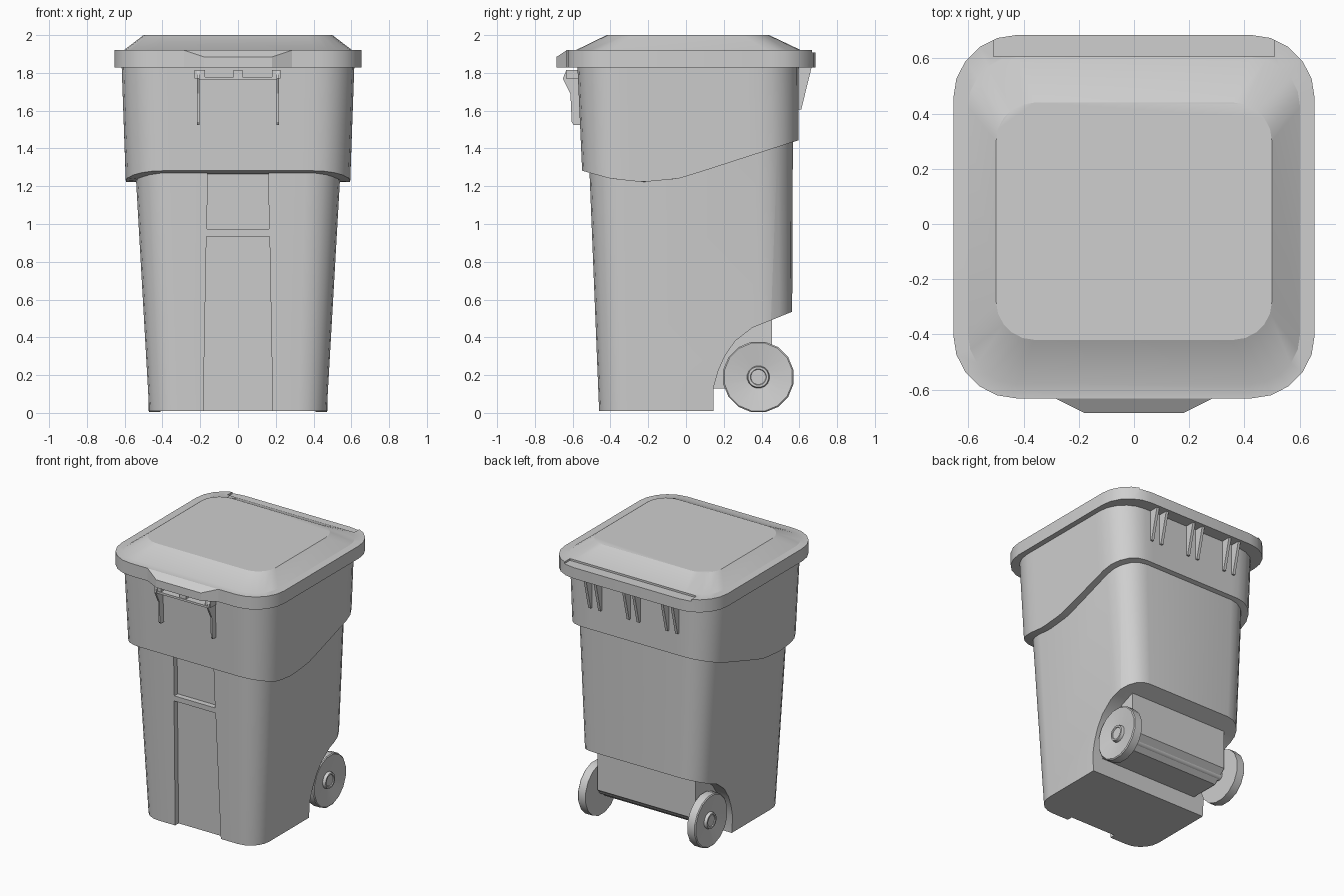
import bpy, bmesh, math
from mathutils import Vector

if "Cube" in bpy.data.objects:
    bpy.data.objects.remove(bpy.data.objects["Cube"], do_unlink=True)

grey = bpy.data.materials.new("bin_grey")
grey.use_nodes = True
COLOUR = (0.62, 0.62, 0.62, 1)
grey.diffuse_color = COLOUR
for node in grey.node_tree.nodes:
    if node.type == "BSDF_PRINCIPLED":
        node.inputs["Base Color"].default_value = COLOUR


def finish(name, bm):
    bmesh.ops.recalc_face_normals(bm, faces=bm.faces)
    mesh = bpy.data.meshes.new(name)
    bm.to_mesh(mesh)
    bm.free()
    obj = bpy.data.objects.new(name, mesh)
    bpy.context.collection.objects.link(obj)
    mesh.materials.append(grey)
    return obj


def activate(obj):
    bpy.ops.object.select_all(action="DESELECT")
    obj.select_set(True)
    bpy.context.view_layer.objects.active = obj


def smooth(obj, degrees=24):
    activate(obj)
    bpy.ops.object.shade_smooth_by_angle(angle=math.radians(degrees))


def cut(obj, cutter):
    activate(obj)
    mod = obj.modifiers.new("cut", "BOOLEAN")
    mod.operation = "DIFFERENCE"
    mod.solver = "EXACT"
    mod.object = cutter
    bpy.ops.object.modifier_apply(modifier=mod.name)
    bpy.data.objects.remove(cutter, do_unlink=True)


def rounded_outline(hx, y0, y1, r, splits=1, steps=5):
    """Rounded rectangle, with each straight side split for bending."""
    corners = [(hx - r, y1 - r), (r - hx, y1 - r), (r - hx, y0 + r), (hx - r, y0 + r)]
    arcs = []
    for q, (cx, cy) in enumerate(corners):
        angles = [math.pi / 2 * (q + i / steps) for i in range(steps + 1)]
        arcs.append([Vector((cx + r * math.cos(a), cy + r * math.sin(a))) for a in angles])
    pts = []
    for q, arc in enumerate(arcs):
        pts += arc
        nxt = arcs[(q + 1) % 4][0]
        pts += [arc[-1].lerp(nxt, i / splits) for i in range(1, splits)]
    return pts


def loft(name, rings, splits=1, cap_bottom=True):
    """Each ring is (height or height rule, half width, front, back, radius)."""
    bm = bmesh.new()
    loops = []
    for z, *shape in rings:
        pts = rounded_outline(*shape, splits)
        loops.append([bm.verts.new((p.x, p.y, z(p.y) if callable(z) else z)) for p in pts])
    for a, b in zip(loops, loops[1:]):
        for i in range(len(a)):
            j = (i + 1) % len(a)
            bm.faces.new((a[i], a[j], b[j], b[i]))
    bm.faces.new(loops[-1])
    if cap_bottom:
        bm.faces.new(loops[0])
    return finish(name, bm)


def prism(name, profile, x0, x1):
    """Side profile of (y, z) points extruded across x."""
    bm = bmesh.new()
    face = bm.faces.new([bm.verts.new((x0, y, z)) for y, z in profile])
    out = bmesh.ops.extrude_face_region(bm, geom=[face])
    moved = [v for v in out["geom"] if isinstance(v, bmesh.types.BMVert)]
    bmesh.ops.translate(bm, verts=moved, vec=(x1 - x0, 0, 0))
    return finish(name, bm)


def hull(name, half_points):
    """Convex solid mirrored across x."""
    bm = bmesh.new()
    for x, y, z in half_points:
        for s in (-1, 1):
            bm.verts.new((s * x, y, z))
    bmesh.ops.convex_hull(bm, input=bm.verts)
    bmesh.ops.dissolve_limit(bm, angle_limit=0.01, verts=bm.verts, edges=bm.edges)
    return finish(name, bm)


def box(name, x0, x1, y0, y1, z0, z1):
    return prism(name, [(y0, z0), (y1, z0), (y1, z1), (y0, z1)], x0, x1)


# Tapered body
body = loft("body", [(0.01, 0.47, -0.46, 0.56, 0.15), (1.5, 0.555, -0.52, 0.566, 0.19)])

# Wheel well under the back
well = [(0.145, -0.1), (0.145, 0.13), (0.17, 0.22), (0.205, 0.3), (0.26, 0.38),
        (0.35, 0.45), (0.45, 0.49), (0.56, 0.535), (0.8, 0.62), (0.8, -0.1)]
cut(body, prism("well_cutter", well, -1, 1))

# Two front recesses with a bar left between them
for z0, z1, w0, w1 in ((-0.05, 0.935, 0.185, 0.167), (0.973, 1.4, 0.164, 0.16)):
    pts = []
    for z, w in ((z0, w0), (z1, w1)):
        pts += [(w, -0.42 - 0.04 * z, z), (w, -0.8, z)]
    cut(body, hull("recess_cutter", pts))
smooth(body)

# Upper collar with a curved lower edge
EDGE = [(-0.56, 1.285), (-0.4, 1.24), (-0.23, 1.222), (-0.04, 1.24), (0.1, 1.283), (0.6, 1.445)]


def edge_height(y):
    for (ya, za), (yb, zb) in zip(EDGE, EDGE[1:]):
        if y <= yb:
            return za + (zb - za) * (y - ya) / (yb - ya)
    return EDGE[-1][1]


collar = loft("collar", [(edge_height, 0.53, -0.49, 0.55, 0.18),
                         (edge_height, 0.594, -0.55, 0.595, 0.2),
                         (1.84, 0.616, -0.575, 0.597, 0.21)], splits=14, cap_bottom=False)
smooth(collar)

# Lid with flat rim, sloped sides and flat top
lid = loft("lid", [(1.828, 0.655, -0.632, 0.685, 0.23), (1.92, 0.655, -0.632, 0.685, 0.23),
                   (1.922, 0.602, -0.58, 0.605, 0.18), (2.0, 0.5, -0.42, 0.44, 0.14)])
cut(lid, box("hinge_cutter", -0.51, 0.51, 0.607, 0.8, 1.908, 1.97))
smooth(lid)

# Lid front handle
hull("lid_handle", [(0.285, -0.62, 1.828), (0.285, -0.62, 1.92), (0.285, -0.632, 1.92),
                    (0.285, -0.632, 1.828), (0.18, -0.685, 1.828), (0.18, -0.685, 1.885)])

# Front latch bracket: bar, tabs and side legs
box("latch_bar", -0.215, 0.215, -0.64, -0.56, 1.763, 1.778)
for x in (-0.2, 0, 0.2):
    box("latch_tab", x - 0.025 + 0.02 * x, x + 0.025, -0.635, -0.56, 1.77, 1.815)
leg = [(-0.635, 1.81), (-0.652, 1.77), (-0.612, 1.69), (-0.605, 1.54), (-0.595, 1.525),
       (-0.55, 1.525), (-0.55, 1.81)]
for s in (-1, 1):
    prism("latch_leg", leg, s * 0.205, s * 0.217)

# Paired ribs under the back of the lid
rib = [(0.58, 1.83), (0.665, 1.83), (0.61, 1.605), (0.58, 1.605)]
for x in (-0.35, -0.27, -0.04, 0.04, 0.27, 0.35):
    prism("back_rib", rib, x - 0.01, x + 0.01)

# Axle housing between the wheels
housing = [(0.13, 0.13), (0.36, 0.13), (0.455, 0.21), (0.455, 0.51), (0.3, 0.46), (0.13, 0.2)]
prism("axle_housing", housing, -0.395, 0.395)

# Wheels: dished discs with a raised hub, turned around the axle
WHEEL = [(0.41, 0.19), (0.468, 0.19), (0.474, 0.183), (0.455, 0.06), (0.476, 0.055),
         (0.476, 0.043), (0.47, 0.04)]
SIDES = 16
for side, s in (("left", 1), ("right", -1)):
    bm = bmesh.new()
    loops = []
    for x, r in WHEEL:
        angles = [math.tau * (i + 0.5) / SIDES for i in range(SIDES)]
        loops.append([bm.verts.new((s * x, 0.383 + r * math.cos(a), 0.19 + r * math.sin(a)))
                      for a in angles])
    for a, b in zip(loops, loops[1:]):
        for i in range(SIDES):
            j = (i + 1) % SIDES
            bm.faces.new((a[i], a[j], b[j], b[i]))
    bm.faces.new(loops[0])
    bm.faces.new(loops[-1])
    smooth(finish(side + "_wheel", bm), 30)

# Axle
bm = bmesh.new()
bmesh.ops.create_cone(bm, cap_ends=True, segments=12, radius1=0.035, radius2=0.035, depth=0.86)
for v in bm.verts:
    v.co = Vector((v.co.z, 0.383 + v.co.x, 0.19 + v.co.y))
smooth(finish("axle", bm), 35)
